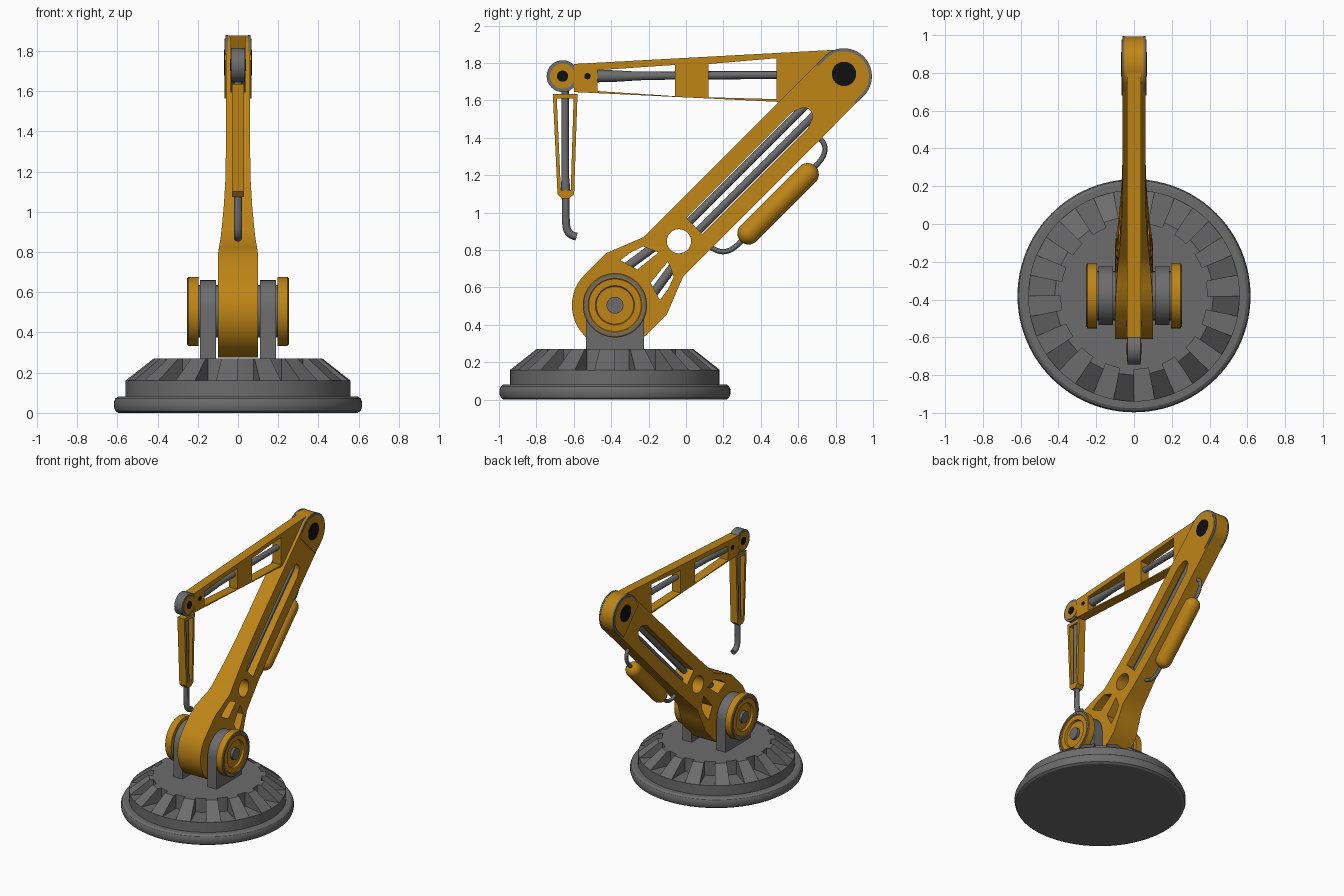
import bpy, bmesh, math
from math import sin, cos, pi, radians

if "Cube" in bpy.data.objects:
    bpy.data.objects.remove(bpy.data.objects["Cube"])


def material(name, rgb):
    m = bpy.data.materials.new(name)
    m.diffuse_color = (*rgb, 1)
    m.use_nodes = True
    m.node_tree.nodes["Principled BSDF"].inputs["Base Color"].default_value = m.diffuse_color
    return m


ORANGE = material("orange_paint", (0.52, 0.235, 0.008))
GREY = material("grey_metal", (0.15, 0.15, 0.15))
BLACK = material("black_bolt", (0.005, 0.005, 0.005))


def finish(name, bm, mat):
    bmesh.ops.remove_doubles(bm, verts=bm.verts, dist=1e-5)
    bmesh.ops.recalc_face_normals(bm, faces=bm.faces)
    me = bpy.data.meshes.new(name)
    bm.to_mesh(me)
    bm.free()
    me.materials.append(mat)
    ob = bpy.data.objects.new(name, me)
    bpy.context.collection.objects.link(ob)
    return ob


def curve_bmesh(cu):
    ob = bpy.data.objects.new("temp", cu)
    bpy.context.collection.objects.link(ob)
    dg = bpy.context.evaluated_depsgraph_get()
    me = bpy.data.meshes.new_from_object(ob.evaluated_get(dg))
    bm = bmesh.new()
    bm.from_mesh(me)
    bpy.data.objects.remove(ob)
    bpy.data.curves.remove(cu)
    bpy.data.meshes.remove(me)
    for f in bm.faces:
        f.material_index = 0
    return bm


def add_spline(cu, pts, cyclic, radii=None):
    sp = cu.splines.new('POLY')
    sp.points.add(len(pts) - 1)
    for i, p in enumerate(pts):
        sp.points[i].co = (*p, 0, 1) if len(p) == 2 else (*p, 1)
        if radii:
            sp.points[i].radius = radii[i]
    sp.use_cyclic_u = cyclic


def prism(name, loops, x0, x1, mat, warp=None):
    """Side outline (y, z) with holes, extruded from x0 to x1."""
    cu = bpy.data.curves.new(name, 'CURVE')
    cu.dimensions = '2D'
    cu.fill_mode = 'BOTH'
    cu.extrude = (x1 - x0) / 2
    for lp in loops:
        add_spline(cu, lp, True)
    bm = curve_bmesh(cu)
    for v in bm.verts:
        a, b, c = v.co
        v.co = (c + (x0 + x1) / 2, a, b)
        if warp:
            v.co = warp(v.co)
    return finish(name, bm, mat)


def tube(name, pts, r, mat, radii=None):
    """Round rod or hose through (y, z) points at x = 0."""
    cu = bpy.data.curves.new(name, 'CURVE')
    cu.dimensions = '3D'
    cu.bevel_depth = r
    cu.bevel_resolution = 4
    cu.use_fill_caps = True
    add_spline(cu, [(0, y, z) for y, z in pts], False, radii)
    return finish(name, curve_bmesh(cu), mat)


def lathe(name, prof, mat, centre, side=0, n=64):
    """Revolve (radius, height) about z, or about x when side is +-1."""
    bm = bmesh.new()
    rings = []
    for r, h in prof:
        ring = []
        for i in range(n):
            a = 2 * pi * i / n
            u, v = r * cos(a), r * sin(a)
            p = (side * h, centre[0] + u, centre[1] + v) if side else (u, centre[0] + v, centre[1] + h)
            ring.append(bm.verts.new(p))
        rings.append(ring)
    for a, b in zip(rings, rings[1:]):
        for i in range(n):
            bm.faces.new((a[i], a[(i + 1) % n], b[(i + 1) % n], b[i]))
    return finish(name, bm, mat)


def disc(name, r, x0, x1, mat, centre, side):
    return lathe(name, [(0, x0), (r, x0), (r, x1), (0, x1)], mat, centre, side, 40)


def arc(c, r, a0, a1, n=24):
    return [(c[0] + r * cos(radians(a0 + (a1 - a0) * i / n)),
             c[1] + r * sin(radians(a0 + (a1 - a0) * i / n))) for i in range(n + 1)]


def bend(ctrl, n=24):
    """Smooth Bezier path from any number of control points."""
    out = []
    for i in range(n + 1):
        p = list(ctrl)
        while len(p) > 1:
            p = [tuple(a + (b - a) * i / n for a, b in zip(q, s)) for q, s in zip(p, p[1:])]
        out.append(p[0])
    return out


PIVOT, ELBOW, WRIST, L = (-0.38, 0.505), (0.843, 1.73), (-0.66, 1.73), 1.731
K = math.sqrt(0.5)


def along(pts):
    """Arm coordinates (t along, s across) to (y, z); the arm leans 45 degrees."""
    return [(PIVOT[0] + (t - s) * K, PIVOT[1] + (t + s) * K) for t, s in pts]


# Turntable base with a ring of sloping teeth
lathe("base", [(0, 0), (.595, 0), (.61, .01), (.617, .03), (.617, .055), (.61, .072), (.595, .082),
               (.56, .082), (.56, .16), (.39, .16), (.39, .27), (0, .27)], GREY, (-0.38, 0), n=96)
bm = bmesh.new()
for k in range(16):
    ends = []
    for a in (radians(22.5 * k - 11.25), radians(22.5 * k)):
        ends.append([bm.verts.new((r * cos(a), -0.38 + r * sin(a), z))
                     for r, z in ((.38, .16), (.56, .16), (.42, .27), (.38, .27))])
    bm.faces.new(ends[0])
    bm.faces.new(ends[1])
    for i in range(4):
        j = (i + 1) % 4
        bm.faces.new((ends[0][i], ends[0][j], ends[1][j], ends[1][i]))
finish("base_teeth", bm, GREY)

# Shoulder brackets, caps and axle
for s, side in ((1, "right"), (-1, "left")):
    x = sorted((s * .11, s * .188))
    prism("bracket_" + side, [[(-.535, .26)] + arc(PIVOT, .155, 180, 0) + [(-.225, .26)]], *x, GREY)
    lathe("shoulder_cap_" + side, [(0, .196), (.172, .196), (.172, .246), (.167, .25), (.145, .25), (.14, .246),
                                   (.105, .246), (.1, .23), (0, .23)], ORANGE, PIVOT, s)
    lathe("cap_ring_" + side, [(.15, .248), (.165, .248), (.165, .253), (.15, .253), (.15, .248)], GREY, PIVOT, s)
    disc("axle_" + side, .045, 0, .25, GREY, PIVOT, s)
    disc("axle_collar_" + side, .13, .09, .2, GREY, PIVOT, s)


# Main arm: wide at the shoulder, tapering to the elbow
def taper(co):
    t = (co.y - PIVOT[0] + co.z - PIVOT[1]) * K
    table = [(-1, .1), (.17, .1), (.3, .092), (.435, .081), (.6, .07), (.77, .063), (1, .06), (3, .06)]
    for (t0, w0), (t1, w1) in zip(table, table[1:]):
        if t0 <= t <= t1:
            return (math.copysign(w0 + (w1 - w0) * (t - t0) / (t1 - t0), co.x), co.y, co.z)
    return co


edge = [(.1, .23), (.164, .23), (.264, .19), (.364, .15), (.435, .15), (.52, .15), (.6, .15), (.77, .15), (1, .15)]
low = [(t, -s) for t, s in edge]
outline = edge[::-1] + arc((0, 0), .23, 90, 270) + low + arc((L, 0), .148, -90, 90)
slot_side = [(.6, .06), (.68, .06), (.77, .06), (1, .06), (1.4, .06)]
slot = slot_side + arc((1.43, 0), .045, 60, -60, 10) + [(t, -s) for t, s in slot_side[::-1]]
pocket = [(.19, .15), (.26, .14), (.33, .115), (.365, .035), (.22, .05)]
prism("main_arm", [along(p) for p in (outline, arc((.484, 0), .065, 0, 345, 23), slot, pocket,
                                      [(t, -s) for t, s in pocket])], -.1, .1, ORANGE, taper)
for s, side in ((1, "upper"), (-1, "lower")):
    tube("arm_rod_" + side, along([(.57, .034 * s), (1.5, .034 * s)]), .021, GREY)
    tube("pocket_rod_" + side, along([(.16, .105 * s), (.39, .07 * s)]), .024, GREY)

# Forearm with two windows and an inner piston
prism("forearm", [[(-.6, 1.795), (.82, 1.872), (.85, 1.6), (.55, 1.59), (-.6, 1.645)],
                  [(-.472, 1.762), (-.06, 1.79), (-.06, 1.623), (-.472, 1.65)],
                  [(.12, 1.795), (.485, 1.826), (.485, 1.607), (.12, 1.617)]], -.037, .037, ORANGE)
tube("forearm_piston", [(-.5, 1.73), (-.4, 1.73), (-.25, 1.731), (-.1, 1.733), (.55, 1.737)], .022, GREY,
     [1.5, 1.45, 1.05, 1, 1])

# Elbow and wrist joints, both sides
for s, side in ((1, "right"), (-1, "left")):
    x = sorted((s * .05, s * .062))
    prism("elbow_rim_" + side, [along([(L - .06, .148)] + arc((L, 0), .15, 90, -90)[0:] + [(L - .06, -.148)])],
          *x, GREY)
    x = sorted((s * .05, s * .066))
    prism("elbow_cheek_" + side, [along([(L - .1, .132)] + arc((L, 0), .134, 90, -90) + [(L - .1, -.134)])],
          *x, ORANGE)
    disc("elbow_bolt_" + side, .065, .05, .069, BLACK, (.845, 1.742), s)
    disc("wrist_wheel_" + side, .085, 0, .034, GREY, WRIST, s)
    disc("wrist_cheek_" + side, .067, .02, .038, ORANGE, WRIST, s)
    disc("wrist_bolt_" + side, .03, .03, .041, BLACK, WRIST, s)
    disc("forearm_bolt_" + side, .017, .03, .04, BLACK, (-.527, 1.73), s)

# Hanging tool: frame, inner rod and curved nozzle
prism("tool_frame", [[(-.712, 1.635), (-.58, 1.635), (-.598, 1.1), (-.625, 1.075), (-.665, 1.075), (-.687, 1.1)],
                     [(-.691, 1.61), (-.601, 1.61), (-.616, 1.12), (-.669, 1.12)]], -.03, .03, ORANGE)
tube("tool_rod", [(-.646, 1.7), (-.646, 1.2), (-.644, 1.14), (-.643, 1.1)], .02, GREY, [1, 1, 1.2, 1.2])
tube("tool_nozzle", [(-.643, 1.1)] + bend([(-.643, 1.0), (-.643, .9), (-.635, .885), (-.585, .872)]), .021, GREY)

# Fluid tank under the arm with two hoses
ends = [(.335, .89), (.65, 1.205)]
half, r = .223, .06
prof = [(-half - r * cos(a), r * sin(a)) for a in [radians(5 + 85 * i / 8) for i in range(9)]]
prof += [(-d, q) for d, q in prof[::-1]]
mid = (.4925, 1.0475)
tube("fluid_tank", [(mid[0] + d * K, mid[1] + d * K) for d, q in prof], 1.0, ORANGE, [q for d, q in prof])
tube("upper_hose", bend([(.64, 1.2), (.72, 1.28), (.79, 1.31), (.74, 1.43), (.66, 1.40)]), .014, GREY)
tube("lower_hose", bend([(.34, .9), (.28, .83), (.22, .74), (.15, .80), (.1, .84)]), .014, GREY)

# Smooth round surfaces, keep hard edges
bpy.ops.object.select_all(action='SELECT')
bpy.context.view_layer.objects.active = bpy.data.objects["base"]
bpy.ops.object.shade_smooth_by_angle(angle=radians(30))
